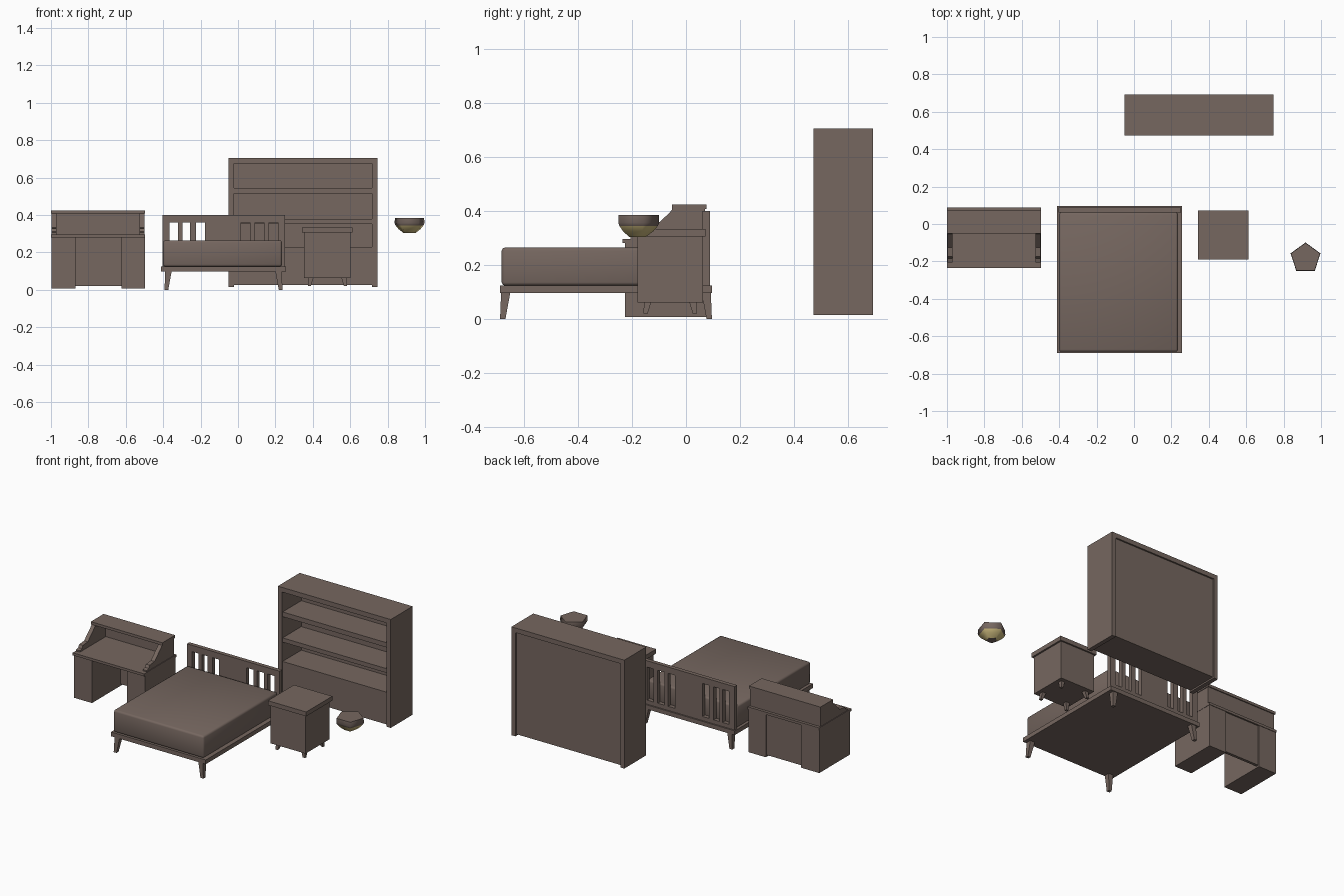
import bpy, bmesh, math
from mathutils import Vector

if "Cube" in bpy.data.objects:
    bpy.data.objects.remove(bpy.data.objects["Cube"])


def material(name, rgb):
    m = bpy.data.materials.new(name)
    m.diffuse_color = (*rgb, 1)
    m.use_nodes = True
    m.node_tree.nodes["Principled BSDF"].inputs["Base Color"].default_value = m.diffuse_color
    return m


WOOD = material("brown wood", (0.180, 0.135, 0.116))
GLOW = material("warm yellow", (0.62, 0.50, 0.21))


def finish(name, bm, mats=(WOOD,)):
    bmesh.ops.recalc_face_normals(bm, faces=bm.faces)
    me = bpy.data.meshes.new(name)
    bm.to_mesh(me)
    bm.free()
    for m in mats:
        me.materials.append(m)
    ob = bpy.data.objects.new(name, me)
    bpy.context.collection.objects.link(ob)
    return ob


def box(name, x0, x1, y0, y1, z0, z1):
    bm = bmesh.new()
    bmesh.ops.create_cube(bm, size=1)
    for v in bm.verts:
        v.co = ((x0 + x1) / 2 + v.co.x * (x1 - x0),
                (y0 + y1) / 2 + v.co.y * (y1 - y0),
                (z0 + z1) / 2 + v.co.z * (z1 - z0))
    return finish(name, bm)


def leg(name, top, bottom, w_top, w_bottom):
    """Square tapered leg between two centre points."""
    bm = bmesh.new()
    bmesh.ops.create_cube(bm, size=1)
    for v in bm.verts:
        c, w = (top, w_top) if v.co.z > 0 else (bottom, w_bottom)
        v.co = Vector(c) + Vector((v.co.x * w, v.co.y * w, 0))
    return finish(name, bm)


def legs(name, xs, ys, z0, z1, splay, w_top, w_bottom):
    for i, x in enumerate(xs):
        for j, y in enumerate(ys):
            leg(name, (x, y, z1),
                (x + (2 * i - 1) * splay, y + (2 * j - 1) * splay, z0), w_top, w_bottom)


def side_profile(name, x0, x1, pts):
    """Extrude a (y, z) outline along x."""
    bm = bmesh.new()
    f = bm.faces.new([bm.verts.new((x0, y, z)) for y, z in pts])
    r = bmesh.ops.extrude_face_region(bm, geom=[f])
    bmesh.ops.translate(bm, vec=(x1 - x0, 0, 0),
                        verts=[g for g in r["geom"] if isinstance(g, bmesh.types.BMVert)])
    return finish(name, bm)


# Bookcase
for x0, x1 in ((-0.05, -0.022), (0.717, 0.745)):
    box("bookcase_side", x0, x1, 0.472, 0.692, 0.015, 0.705)
box("bookcase_top", -0.022, 0.717, 0.472, 0.692, 0.675, 0.705)
for z0, z1 in ((0.515, 0.545), (0.353, 0.38), (0.203, 0.23)):
    box("bookcase_shelf", -0.022, 0.717, 0.48, 0.675, z0, z1)
box("bookcase_back", -0.022, 0.717, 0.668, 0.682, 0.025, 0.675)
box("bookcase_lower_panel", -0.022, 0.717, 0.48, 0.495, 0.025, 0.203)
box("bookcase_floor", -0.022, 0.717, 0.495, 0.668, 0.025, 0.045)

# Bed base and legs
box("bed_frame", -0.411, 0.256, -0.69, 0.097, 0.097, 0.124)
legs("bed_leg", (-0.372, 0.217), (-0.668, 0.075), 0, 0.098, 0.011, 0.034, 0.02)

# Mattress with softened edges
mattress = box("mattress", -0.40, 0.235, -0.683, 0.062, 0.124, 0.265)
bev = mattress.modifiers.new("soft_edges", "BEVEL")
bev.width = 0.012
bev.segments = 2
for p in mattress.data.polygons:
    p.use_smooth = True

# Headboard: rails, slats and solid middle
HB = (0.062, 0.088)
box("headboard_top_rail", -0.403, 0.25, *HB, 0.36, 0.40)
box("headboard_bottom_rail", -0.403, 0.25, *HB, 0.124, 0.15)
for x0, x1 in ((-0.403, -0.366), (-0.32, -0.296), (-0.257, -0.224), (-0.177, 0.017),
               (0.064, 0.091), (0.138, 0.166), (0.213, 0.25)):
    box("headboard_slat", x0, x1, *HB, 0.15, 0.36)

# Nightstand
box("nightstand_top", 0.343, 0.613, -0.19, 0.073, 0.306, 0.334)
box("nightstand_body", 0.354, 0.602, -0.18, 0.063, 0.062, 0.306)
legs("nightstand_leg", (0.39, 0.566), (-0.142, 0.025), 0.02, 0.064, 0.008, 0.026, 0.016)

# Desk
for x0, x1 in ((-0.998, -0.87), (-0.622, -0.498)):
    box("desk_pedestal", x0, x1, -0.226, 0.085, 0.008, 0.281)
box("desk_modesty_panel", -0.87, -0.622, 0.06, 0.078, 0.02, 0.281)
box("desk_top", -1.0, -0.496, -0.235, 0.088, 0.281, 0.297)

# Desk hutch with stepped sloping sides
outline = [(0.07, 0.297), (-0.205, 0.297), (-0.205, 0.306), (-0.185, 0.312),
           (-0.175, 0.328), (-0.125, 0.333), (-0.06, 0.395), (-0.05, 0.408), (0.07, 0.408)]
for x0, x1 in ((-0.996, -0.97), (-0.526, -0.5)):
    side_profile("hutch_side", x0, x1, outline)
box("hutch_back", -0.97, -0.526, 0.055, 0.07, 0.297, 0.408)
box("hutch_top", -1.0, -0.496, -0.052, 0.076, 0.408, 0.425)

# Five-sided hanging lamp with a warm lower bowl
bm = bmesh.new()
rings = []
for r, z in ((0.082, 0.385), (0.084, 0.357), (0.079, 0.345), (0.062, 0.325), (0.034, 0.304)):
    rings.append([bm.verts.new((0.917 + r * math.sin(k * math.tau / 5),
                                -0.183 + r * math.cos(k * math.tau / 5), z))
                  for k in range(5)])
for i, (a, b) in enumerate(zip(rings, rings[1:])):
    for k in range(5):
        f = bm.faces.new((a[k], a[k - 1], b[k - 1], b[k]))
        f.material_index = 1 if i >= 2 else 0
        f.smooth = True
bm.faces.new(rings[0])
bm.faces.new(rings[-1])
finish("lamp", bm, (WOOD, GLOW))
